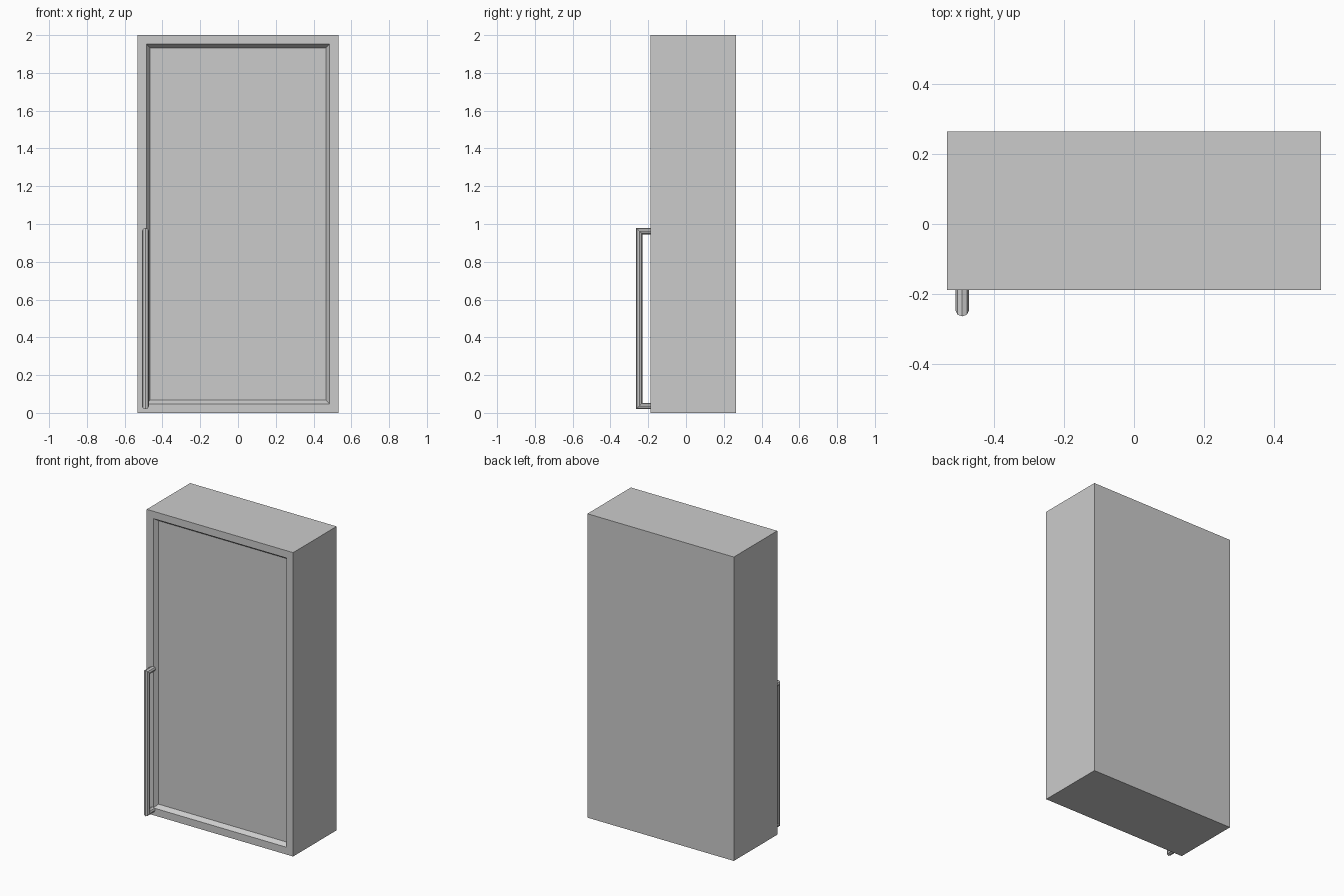
import bpy, bmesh, math
from mathutils import Vector

if "Cube" in bpy.data.objects:
    bpy.data.objects.remove(bpy.data.objects["Cube"])


def add_object(name, bm):
    bmesh.ops.recalc_face_normals(bm, faces=bm.faces[:])
    mesh = bpy.data.meshes.new(name)
    bm.to_mesh(mesh)
    bm.free()
    obj = bpy.data.objects.new(name, mesh)
    bpy.context.collection.objects.link(obj)
    return obj


# Cabinet body with a bevelled recessed front panel
W, FRONT, BACK, H = 1.066, -0.188, 0.264, 2.0
FRAME, SLOPE, DEPTH = 0.068, 0.027, 0.027
bm = bmesh.new()
bmesh.ops.create_cube(bm, size=1)
bmesh.ops.scale(bm, vec=(W, BACK - FRONT, H), verts=bm.verts)
bmesh.ops.translate(bm, vec=(0, (FRONT + BACK) / 2, H / 2), verts=bm.verts)
front = min(bm.faces, key=lambda f: f.calc_center_median().y)
bmesh.ops.inset_region(bm, faces=[front], thickness=FRAME)
bmesh.ops.inset_region(bm, faces=[front], thickness=SLOPE)
for v in front.verts:
    v.co.y = FRONT + DEPTH
add_object("cabinet_body", bm)

# Bracket handle: eight-sided bar swept along a U with mitred corners
SIDES, HALF_W, HALF_T = 8, 0.019, 0.0165
HX, BAR_Y, ROOT_Y, TOP_Z, LOW_Z = -0.49, -0.247, FRONT + 0.004, 0.962, 0.036
path = [  # y, z, in-plane offset direction y, z
    (ROOT_Y, TOP_Z, 0, 1), (BAR_Y, TOP_Z, -1, 1),
    (BAR_Y, LOW_Z, -1, -1), (ROOT_Y, LOW_Z, 0, -1),
]
bm = bmesh.new()
rings = []
for y, z, ny, nz in path:
    ring = []
    for i in range(SIDES):
        a = math.tau * i / SIDES
        t = HALF_T * math.sin(a)
        ring.append(bm.verts.new(Vector((HX + HALF_W * math.cos(a), y + t * ny, z + t * nz))))
    rings.append(ring)
for a, b in zip(rings, rings[1:]):
    for i in range(SIDES):
        j = (i + 1) % SIDES
        bm.faces.new((a[i], a[j], b[j], b[i]))
bm.faces.new(rings[0])
bm.faces.new(rings[-1])
add_object("door_handle", bm)
